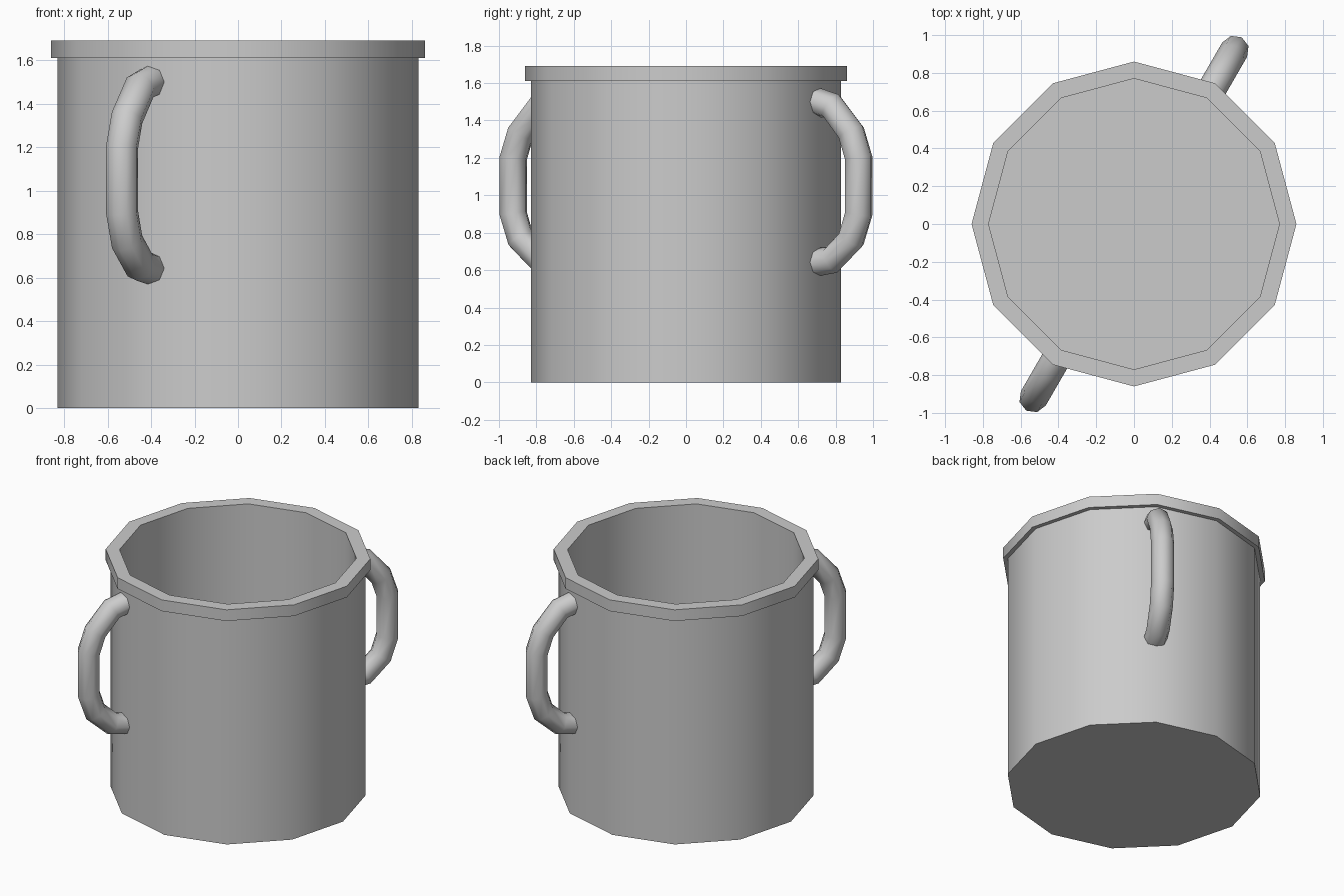
import bpy, bmesh
from math import sin, cos, radians, pi
from mathutils import Vector

if "Cube" in bpy.data.objects:
    bpy.data.objects.remove(bpy.data.objects["Cube"])


def finish(bm, name, angle):
    bmesh.ops.recalc_face_normals(bm, faces=bm.faces[:])
    me = bpy.data.meshes.new(name)
    bm.to_mesh(me)
    bm.free()
    ob = bpy.data.objects.new(name, me)
    bpy.context.collection.objects.link(ob)
    bpy.ops.object.select_all(action='DESELECT')
    ob.select_set(True)
    bpy.context.view_layer.objects.active = ob
    bpy.ops.object.shade_smooth_by_angle(angle=radians(angle))
    return ob


def skin(name, rings, angle):
    """Bridge successive vertex rings and cap both ends."""
    bm = bmesh.new()
    rows = [[bm.verts.new(p) for p in ring] for ring in rings]
    n = len(rows[0])
    for a, b in zip(rows, rows[1:]):
        for i in range(n):
            j = (i + 1) % n
            bm.faces.new((a[i], a[j], b[j], b[i]))
    bm.faces.new(rows[0])
    bm.faces.new(rows[-1])
    return finish(bm, name, angle)


# Twelve-sided hollow pot with a protruding rim
profile = [(0.83, 0), (0.83, 1.61), (0.86, 1.61), (0.86, 1.69), (0.77, 1.69), (0.77, 0.06)]
skin("pot_body", [[(r * cos(i * pi / 6), r * sin(i * pi / 6), z) for i in range(12)]
                  for r, z in profile], 40)

# Two opposite loop handles: eight-sided tubes in the vertical plane at 60 degrees
path = [(0.79, 1.505), (0.90, 1.475), (1.02, 1.335), (1.066, 1.2),
        (1.066, 0.9), (1.02, 0.765), (0.90, 0.655), (0.79, 0.64)]
RADIUS = 0.076
for name, heading in (("back_handle", 60), ("front_handle", 240)):
    out = Vector((cos(radians(heading)), sin(radians(heading)), 0))
    side = Vector((-out.y, out.x, 0))
    pts = [out * r + Vector((0, 0, z)) for r, z in path]
    rings = []
    for i, p in enumerate(pts):
        before = (p - pts[i - 1]).normalized() if i else Vector()
        after = (pts[i + 1] - p).normalized() if i < len(pts) - 1 else Vector()
        normal = (before + after).normalized().cross(side)
        rings.append([p + RADIUS * (side * cos(k * pi / 4) + normal * sin(k * pi / 4))
                      for k in range(8)])
    skin(name, rings, 60)
